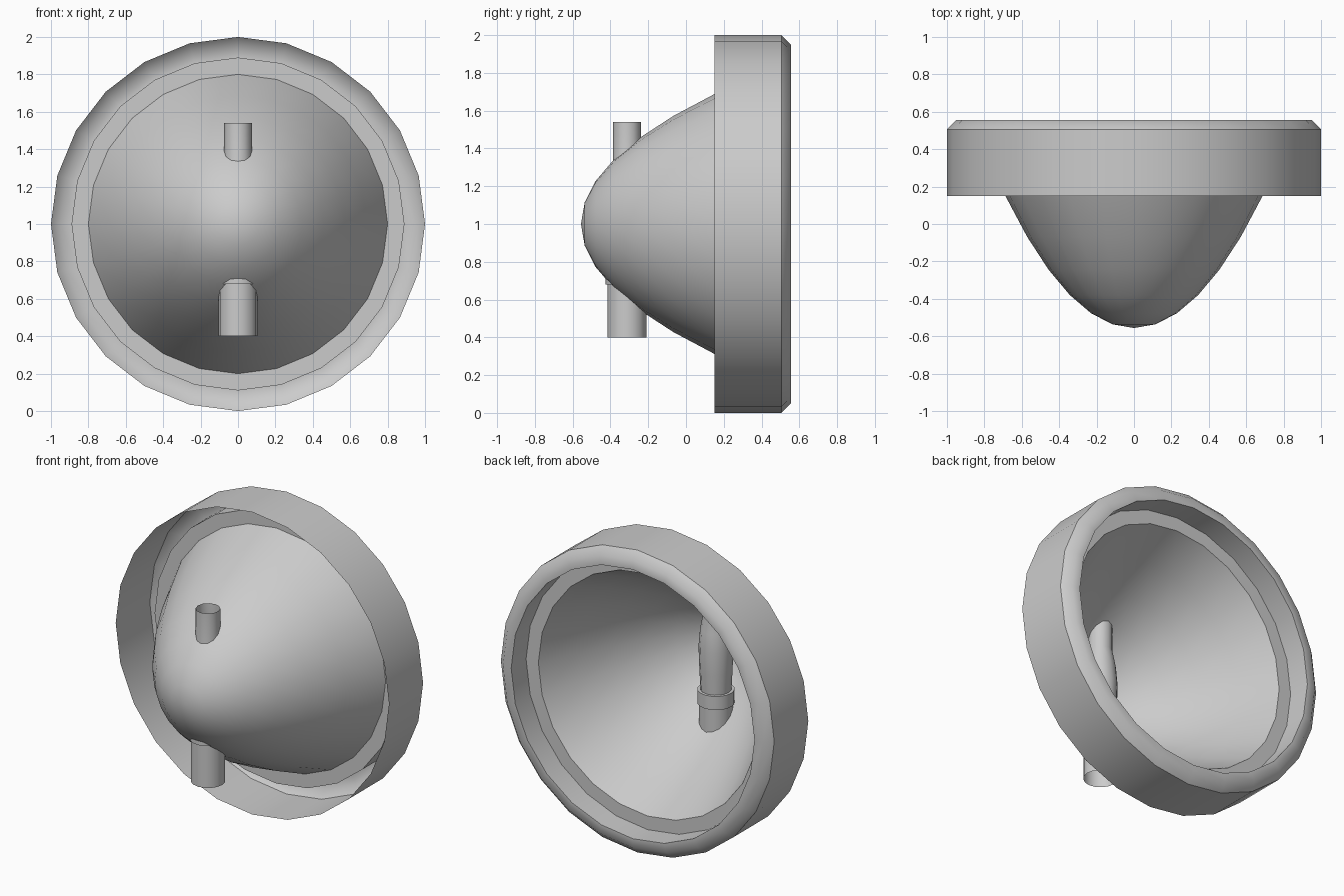
import bpy, bmesh
from math import sin, cos, pi

if "Cube" in bpy.data.objects:
    bpy.data.objects.remove(bpy.data.objects["Cube"])


def revolve(name, profile, segments, place):
    """Spin a (radius, height) profile; place maps (angle, radius, height) to a point."""
    bm = bmesh.new()
    rings = []
    for r, h in profile:
        if r == 0:
            rings.append([bm.verts.new(place(0, 0, h))] * segments)
        else:
            rings.append([bm.verts.new(place(2 * pi * i / segments, r, h))
                          for i in range(segments)])
    for a, b in zip(rings, rings[1:]):
        for i in range(segments):
            j = (i + 1) % segments
            corners = list(dict.fromkeys([a[i], a[j], b[j], b[i]]))
            bm.faces.new(corners).smooth = True
    bmesh.ops.recalc_face_normals(bm, faces=bm.faces)
    mesh = bpy.data.meshes.new(name)
    bm.to_mesh(mesh)
    bm.free()
    obj = bpy.data.objects.new(name, mesh)
    bpy.context.collection.objects.link(obj)
    return obj


def around_y(a, r, h):      # lamp axis, through z = 1
    return (r * sin(a), h, 1 + r * cos(a))


def around_z(a, r, h):      # bulb axis, upright inside the bowl
    return (r * sin(a), -0.313 + r * cos(a), h)


# Parabolic reflector bowl
bowl = [(0.8 * i / 7, -0.556 + 1.494 * (0.8 * i / 7) ** 2) for i in range(8)]
revolve("reflector_bowl", bowl, 24, around_y)

# Flat flange, inner wall, rounded lip and outer band, kept apart for crisp edges
revolve("flange", [(0.8, 0.40), (0.89, 0.40)], 24, around_y)
revolve("rim_inner_wall", [(0.89, 0.40), (0.89, 0.556)], 24, around_y)
revolve("rim_lip", [(0.89, 0.556), (0.95, 0.556), (1.0, 0.506)], 24, around_y)
revolve("rim_outer_band", [(1.0, 0.506), (1.0, 0.15)], 24, around_y)

# Bulb glass narrowing into the open tube that leaves the bowl at the top
revolve("bulb_glass", [(0.09, 0.70), (0.10, 0.90), (0.105, 1.05), (0.095, 1.17),
                       (0.074, 1.28), (0.074, 1.54)], 12, around_z)

# Socket below with its collar
revolve("bulb_socket", [(0.103, 0.40), (0.103, 0.68)], 16, around_z)
collar = revolve("socket_collar", [(0.09, 0.68), (0.112, 0.68), (0.112, 0.77),
                                   (0.094, 0.77)], 16, around_z)
bpy.context.view_layer.objects.active = collar
collar.select_set(True)
bpy.ops.object.shade_smooth_by_angle()
